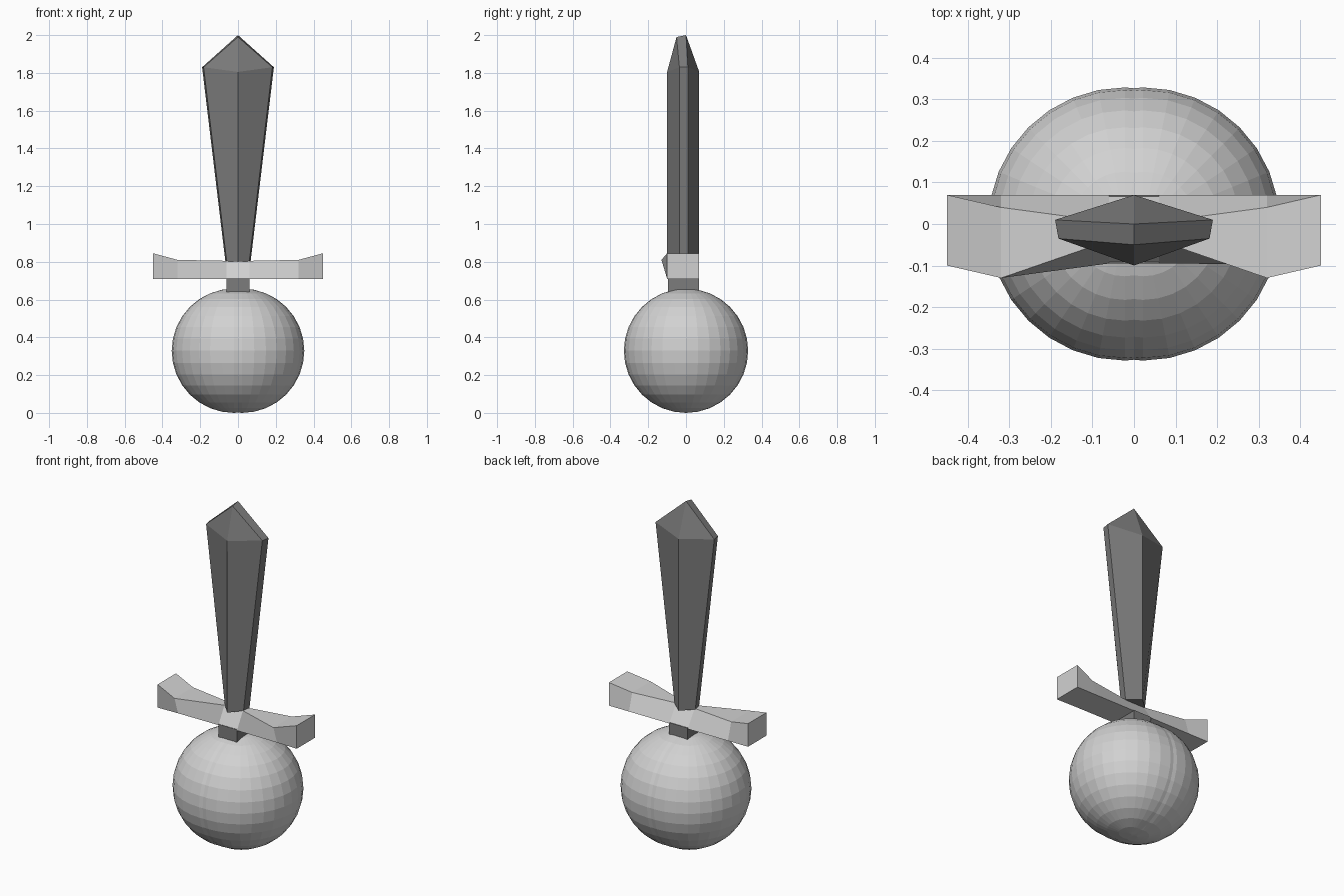
import bpy, bmesh
from mathutils import Matrix

if "Cube" in bpy.data.objects:
    bpy.data.objects.remove(bpy.data.objects["Cube"])


def material(name, v):
    m = bpy.data.materials.new(name)
    m.diffuse_color = (v, v, v, 1)
    m.use_nodes = True
    m.node_tree.nodes["Principled BSDF"].inputs["Base Color"].default_value = m.diffuse_color
    return m


light = material("light grey", 0.64)
dark = material("dark grey", 0.2)


def finish(bm, name, mat):
    bmesh.ops.recalc_face_normals(bm, faces=bm.faces)
    me = bpy.data.meshes.new(name)
    bm.to_mesh(me)
    bm.free()
    me.materials.append(mat)
    ob = bpy.data.objects.new(name, me)
    bpy.context.collection.objects.link(ob)
    return ob


def loft(name, rings, mat, caps=True):
    """Join rings of points with faces and close both ends."""
    bm = bmesh.new()
    rv = [[bm.verts.new(p) for p in r] for r in rings]
    n = len(rv[0])
    for a, b in zip(rv, rv[1:]):
        for i in range(n):
            j = (i + 1) % n
            bm.faces.new((a[i], a[j], b[j], b[i]))
    bm.faces.new(rv[0])
    if caps:
        bm.faces.new(rv[-1])
    else:
        # pointed end: last ring folded onto a short ridge
        bmesh.ops.remove_doubles(bm, verts=rv[-1], dist=1e-4)
    return finish(bm, name, mat)


# Ball: half of an off-centre sphere, mirrored, leaving a faint seam
bm = bmesh.new()
bmesh.ops.create_uvsphere(bm, u_segments=32, v_segments=16, radius=0.329,
                          matrix=Matrix.Translation((0.022, 0, 0.329)))
bmesh.ops.bisect_plane(bm, geom=bm.verts[:] + bm.edges[:] + bm.faces[:],
                       plane_co=(0, 0, 0), plane_no=(1, 0, 0), clear_inner=True)
ball = finish(bm, "pommel_ball", light)
ball.modifiers.new("mirror", 'MIRROR')

# Grip stub between ball and guard
loft("grip", [[(-0.06, -0.095, z), (0.06, -0.095, z), (0.06, 0.07, z), (-0.06, 0.07, z)]
              for z in (0.62, 0.715)], dark)

# Cross guard: flat bottom, top edge narrowed in the middle, flared ends
# (x, top z, top front y, top back y, bottom front y)
half = [(0.06, 0.805, -0.04, 0.005, -0.095),
        (0.32, 0.81, -0.13, 0.04, -0.097),
        (0.45, 0.845, -0.10, 0.07, -0.10)]
stations = [(-x, *r) for x, *r in reversed(half)] + half
loft("guard", [[(x, bf, 0.71), (x, 0.07, 0.71), (x, tb, zt), (x, tf, zt)]
               for x, zt, tf, tb, bf in stations], light)


# Blade: six-sided section with front and back ridges, widening upward
def section(w_back, w_front, z_side, z_ridge):
    return [(0, -0.10, z_ridge), (w_front, -0.035, z_side), (w_back, 0.01, z_side),
            (0, 0.07, z_ridge), (-w_back, 0.01, z_side), (-w_front, -0.035, z_side)]


front_tip, back_tip = (0, -0.05, 1.99), (0, 0.0, 2.0)
bm = bmesh.new()
low, top = [[bm.verts.new(p) for p in s] for s in
            (section(0.067, 0.06, 0.803, 0.80), section(0.19, 0.182, 1.83, 1.805))]
f, b = bm.verts.new(front_tip), bm.verts.new(back_tip)
bm.faces.new(low)
for i in range(6):
    j = (i + 1) % 6
    bm.faces.new((low[i], low[j], top[j], top[i]))
for r, fr, bk, l in ((top[0], top[1], top[2], top[3]), (top[0], top[5], top[4], top[3])):
    bm.faces.new((r, fr, f))
    bm.faces.new((fr, bk, b, f))
    bm.faces.new((bk, l, b))
finish(bm, "blade", dark)
